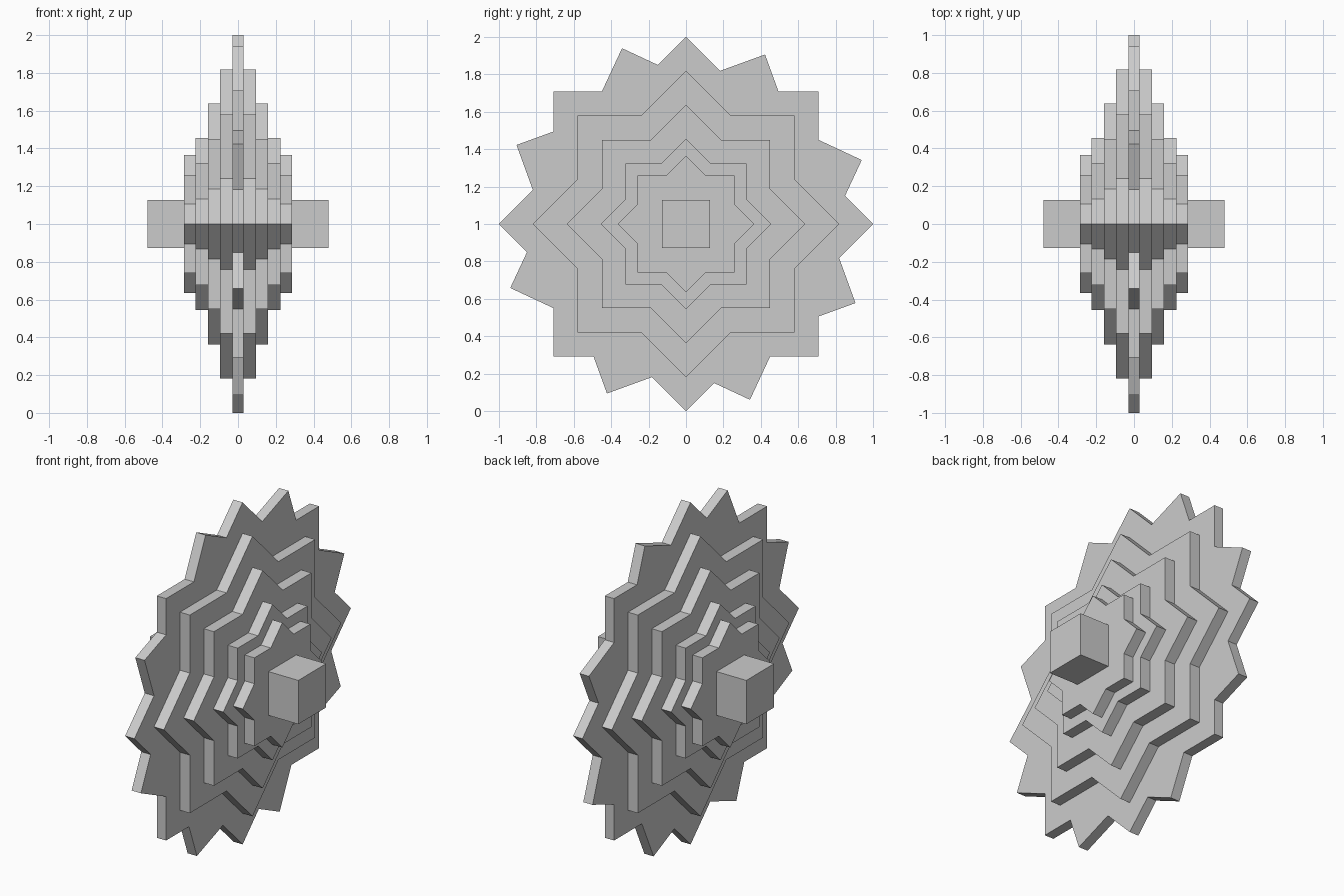
import bpy, bmesh
from math import sin, cos, radians, sqrt

if "Cube" in bpy.data.objects:
    bpy.data.objects.remove(bpy.data.objects["Cube"])


def star_outline(radius, square_angles):
    """Outline of overlapping squares, each with its corners at the given radius."""
    tips = sorted(a + 90 * k for a in square_angles for k in range(4))
    pts = []
    for i, tip in enumerate(tips):
        following = tips[i + 1] if i + 1 < len(tips) else tips[0] + 360
        gap = following - tip
        pts.append((radius, tip))
        if gap < 90:  # notch where neighbouring squares cross
            notch = radius / sqrt(2) / cos(radians(45 - gap / 2))
            pts.append((notch, tip + gap / 2))
    return [(r * sin(radians(a)), 1 + r * cos(radians(a))) for r, a in pts]


def plate(name, radius, half_width, square_angles):
    """Extrude a star outline along x, centred on x = 0."""
    bm = bmesh.new()
    face = bm.faces.new([bm.verts.new((-half_width, y, z))
                         for y, z in star_outline(radius, square_angles)])
    ext = bmesh.ops.extrude_face_region(bm, geom=[face], use_keep_orig=True)
    moved = [v for v in ext["geom"] if isinstance(v, bmesh.types.BMVert)]
    bmesh.ops.translate(bm, verts=moved, vec=(2 * half_width, 0, 0))
    bmesh.ops.recalc_face_normals(bm, faces=bm.faces)
    mesh = bpy.data.meshes.new(name)
    bm.to_mesh(mesh)
    bm.free()
    bpy.context.collection.objects.link(bpy.data.objects.new(name, mesh))


# Toothed outer wheel: two eight-pointed stars, one turned 25 degrees
plate("outer_wheel", 1.0, 0.03, (0, 45, 25, 70))

# Stepped eight-pointed stars, smaller and wider towards the hub
steps = [(0.819, 0.094), (0.637, 0.16), (0.456, 0.224), (0.365, 0.287)]
for i, (radius, half_width) in enumerate(steps, 1):
    plate(f"star_step_{i}", radius, half_width, (0, 45))

# Square axle through the middle
plate("axle", 0.128 * sqrt(2), 0.48, (45,))
